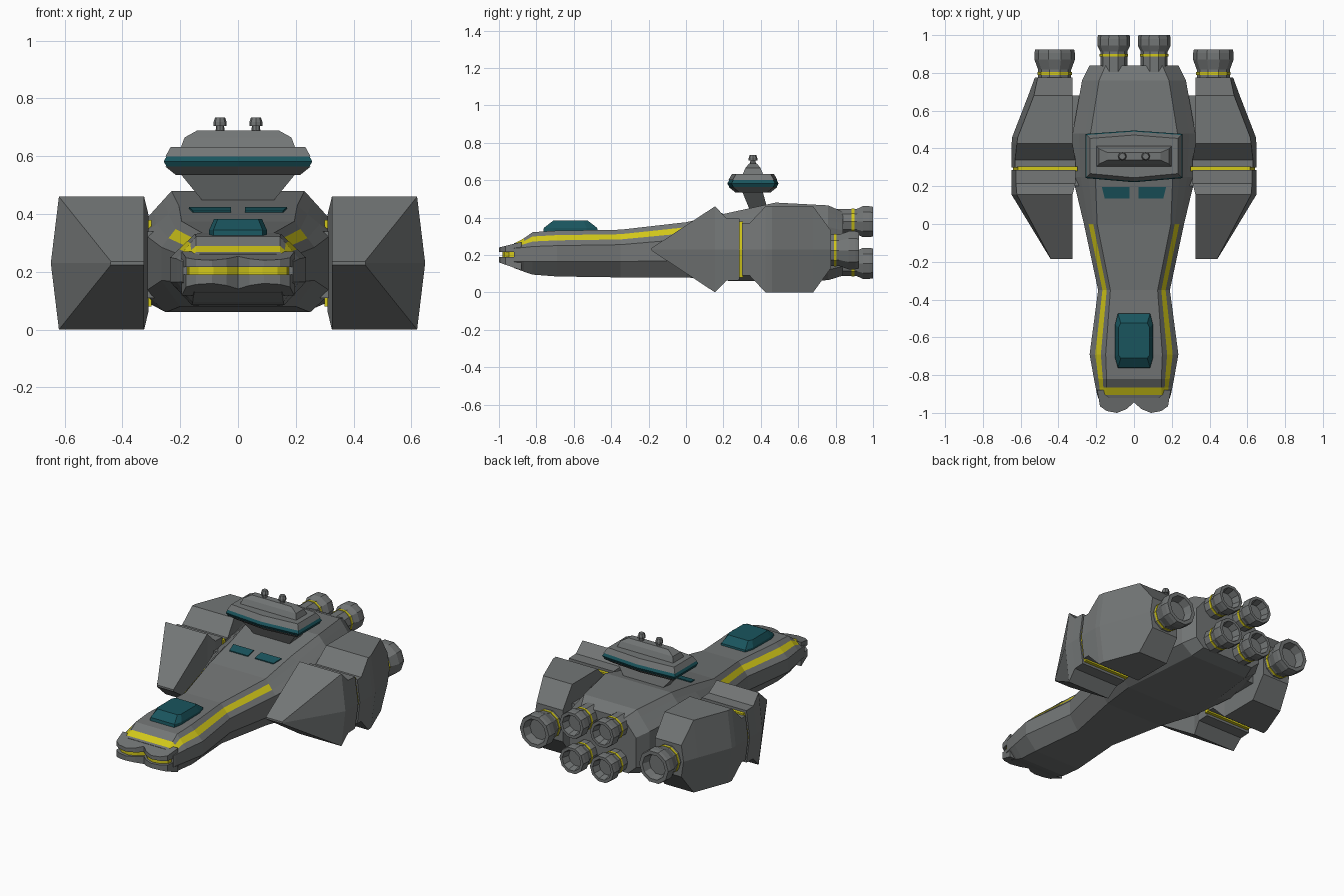
import bpy, bmesh, math

if "Cube" in bpy.data.objects:
    bpy.data.objects.remove(bpy.data.objects["Cube"])


def mat(name, rgb):
    m = bpy.data.materials.new(name)
    m.diffuse_color = (*rgb, 1)
    m.use_nodes = True
    m.node_tree.nodes["Principled BSDF"].inputs["Base Color"].default_value = m.diffuse_color
    return m


GREY = mat("grey_plate", (.17, .18, .18))
TEAL = mat("teal_glass", (.01, .09, .11))
YELLOW = mat("yellow_stripe", (.65, .58, .01))


def loft(name, rings, material=GREY, stripe=None, caps=True):
    """Skin equal-sized rings of points; stripe(i, j) marks yellow faces."""
    bm = bmesh.new()
    vs = [[bm.verts.new(p) for p in r] for r in rings]
    n = len(rings[0])
    for i in range(len(vs) - 1):
        for j in range(n):
            k = (j + 1) % n
            f = bm.faces.new((vs[i][j], vs[i][k], vs[i + 1][k], vs[i + 1][j]))
            f.material_index = int(bool(stripe and stripe(i, j)))
    if caps:
        bm.faces.new(vs[0])
        bm.faces.new(vs[-1])
    bmesh.ops.recalc_face_normals(bm, faces=bm.faces)
    me = bpy.data.meshes.new(name)
    bm.to_mesh(me)
    bm.free()
    me.materials.append(material)
    if stripe:
        me.materials.append(YELLOW)
    ob = bpy.data.objects.new(name, me)
    bpy.context.collection.objects.link(ob)
    return ob


def rect(hx, y0, y1, z, cx=0):
    return [(cx - hx, y0, z), (cx + hx, y0, z), (cx + hx, y1, z), (cx - hx, y1, z)]


# Hull: y, top x, top z, side x, side z high, side z low, bottom x, bottom z
def hull_ring(y, xt, zt, xs, zh, zl, xb, zb):
    half = [(xt, zt)]
    half += [(xt + (xs - xt) * t, zt + (zh - zt) * t) for t in (.3, .65)]
    half += [(xs, zh), (xs, zl), (xb, zb)]
    return [(x, y, z) for x, z in half] + [(-x, y, z) for x, z in reversed(half)]


hull = [
    (-.92, .13, .262, .19, .235, .165, .15, .13),
    (-.905, .145, .268, .195, .237, .165, .152, .125),
    (-.865, .145, .29, .203, .24, .165, .155, .11),
    (-.82, .145, .322, .212, .245, .165, .157, .095),
    (-.69, .15, .33, .235, .25, .165, .16, .085),
    (-.35, .125, .335, .19, .255, .165, .13, .08),
    (0, .195, .375, .265, .285, .17, .2, .08),
    (.25, .205, .43, .325, .33, .13, .25, .06),
    (.48, .23, .48, .325, .375, .1, .23, .06),
    (.76, .185, .465, .275, .35, .12, .2, .065),
    (.84, .15, .43, .235, .33, .14, .18, .09),
]
# Stripe runs down the upper chamfer and across the nose slope
loft("hull", [hull_ring(*s) for s in hull],
     stripe=lambda i, j: (1 <= i <= 5 and j in (1, 9)) or (i == 1 and j in (0, 1, 9, 10, 11)))


# Two-lobed nose lips around a yellow inset slot
def nose_plate(name, inset, lo, hi, material):
    half = [(.195, -.88), (.18, -.965), (.145, -.99), (.09, -1), (.04, -.98), (0, -.945)]
    pts = [(x * (1 - inset * 3), y + (inset if y < -.9 else 0)) for x, y in half]
    pts += [(-x, y) for x, y in reversed(pts[:-1])]
    loft(name, [[(x, y, f(y + 1)) for x, y in pts] for f in (lo, hi)], material)


nose_plate("nose_upper_lip", 0, lambda d: .217, lambda d: .24 + .25 * d, GREY)
nose_plate("nose_lower_lip", 0, lambda d: .16 - .35 * d, lambda d: .19, GREY)
nose_plate("nose_slot", .018, lambda d: .185, lambda d: .22, YELLOW)

# Cockpit canopy
loft("canopy", [
    [(s * x, y, z) for s, x, y in ((-1, a, -.765 + e), (1, a, -.765 + e), (1, b, -.71 + e / 3),
                                   (1, b, -.53 - e / 3), (1, a, -.47 - e), (-1, a, -.47 - e),
                                   (-1, b, -.53 - e / 3), (-1, b, -.71 + e / 3))]
    for z, a, b, e in ((.31, .085, .1, 0), (.345, .085, .1, .005), (.383, .07, .083, .055))], TEAL)

# Windows below the bridge, following the roof slope
for side in (-1, 1):
    plan = [(.025, .135), (.155, .135), (.17, .195), (.025, .195)]
    loft("roof_window", [[(side * x, y, .375 + .22 * y + h) for x, y in plan]
                         for h in (-.02, .006)], TEAL)

# Bridge neck, head with glass band, and superstructure
loft("bridge_neck", [rect(.11, .345, .44, .43), rect(.2, .30, .41, .54)])


def head_ring(d, z):
    x, y0, y1 = .255 - d, .245 + d, .475 - d
    return [(-x, y0, z), (0, y0 - .022, z), (x, y0, z), (x, y1, z), (0, y1 + .018, z), (-x, y1, z)]


loft("bridge_head_lower", [head_ring(.04, .535), head_ring(.004, .564)])
loft("bridge_glass_band", [head_ring(.01, .56), head_ring(-.002, .582), head_ring(.01, .604)], TEAL)
loft("bridge_head_upper", [head_ring(.004, .6), head_ring(.022, .632)])
loft("bridge_roof", [rect(.2, .3, .415, .625), rect(.185, .318, .398, .665), rect(.14, .338, .378, .69)])


# Turned parts: profile of (distance, radius) along an axis
def turned(name, profile, place, n=10, material=GREY, caps=True):
    rings = [[place(r * math.cos(2 * math.pi * k / n), r * math.sin(2 * math.pi * k / n), d)
              for k in range(n)] for d, r in profile]
    loft(name, rings, material, caps=caps)


for cx in (-.062, .062):
    turned("roof_antenna", [(.68, .016), (.705, .014), (.705, .023), (.718, .023), (.735, .017)],
           lambda a, b, d: (cx + a, .358 + b, d), 8)


# Rocket engine: neck, yellow ring, flared nozzle with a recess
def engine(cx, cz, y0, ring_y, y1, r):
    place = lambda a, b, d: (cx + a, d, cz + b)
    neck = r * .82
    turned("engine", [(y0, neck), (ring_y + .02, neck), (y1 - .055, r), (y1 - .02, r), (y1, r * .96),
                      (y1, r * .75), (y1 - .05, r * .62)], place)
    turned("engine_ring", [(ring_y - .007, neck * .9), (ring_y - .007, neck + .003),
                           (ring_y + .007, neck + .003), (ring_y + .007, neck * .9)],
           place, material=YELLOW, caps=False)


# Side pod: y, inner x, top x, widest x, half height about z = .23
def pod_ring(side, y, xi, xt, xm, h):
    return [(side * x, y, .23 + k * h) for x, k in
            ((xi, 1), (xt, 1), (xm, 0), (xt, -1), (xi, -1), (xi, 0))]


for side in (-1, 1):
    def pod(name, secs, material=GREY):
        loft(name, [pod_ring(side, *s) for s in secs], material)
    pod("pod_front", [(-.185, .325, .44, .442, .006), (.155, .325, .62, .648, .23),
                      (.215, .31, .625, .648, .168), (.285, .31, .625, .648, .165)])
    pod("pod_stripe", [(.28, .3, .615, .64, .15), (.305, .3, .615, .64, .15)], YELLOW)
    pod("pod_rear", [(.3, .31, .63, .648, .14), (.34, .31, .63, .648, .14), (.425, .325, .62, .648, .23),
                     (.46, .325, .615, .645, .23), (.68, .325, .53, .56, .23), (.775, .325, .51, .525, .1)])
    # Pylon joining pod to hull
    loft("pod_pylon", [rect(.06, .2, .68, z, side * .28) for z in (.11, .34)])
    engine(side * .42, .225, .72, .797, .925, .107)
    engine(side * .107, .378, .78, .893, 1, .087)
    engine(side * .107, .155, .78, .893, 1, .087)
